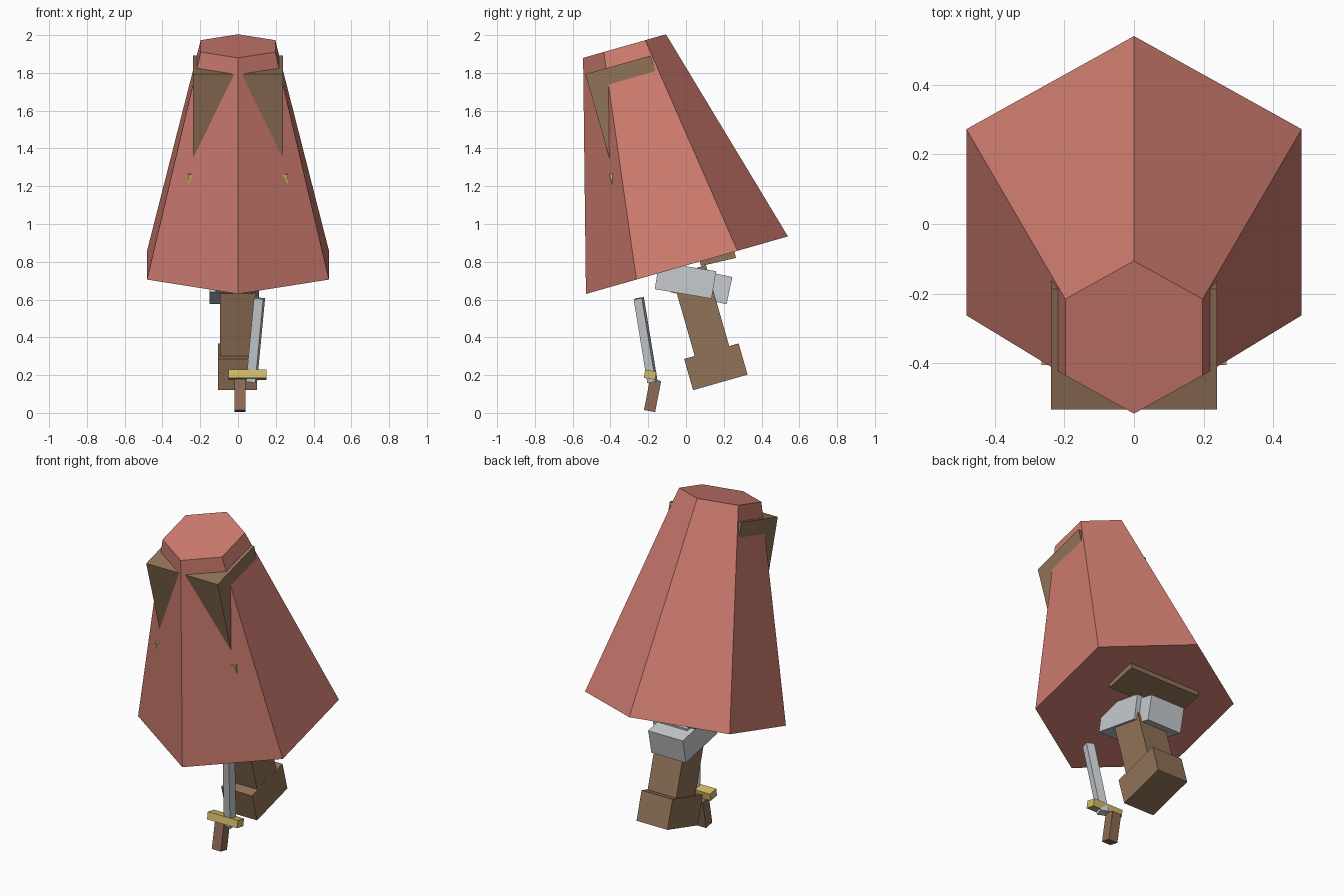
import bpy, bmesh
from math import radians
from mathutils import Matrix, Vector

cube = bpy.data.objects.get("Cube")
if cube:
    bpy.data.objects.remove(cube, do_unlink=True)


def material(name, rgb):
    m = bpy.data.materials.new(name)
    m.use_nodes = True
    colour = (*rgb, 1.0)
    m.diffuse_color = colour
    m.node_tree.nodes["Principled BSDF"].inputs["Base Color"].default_value = colour
    return m


RED = material("faded_red", (0.62, 0.20, 0.162))
BROWN = material("leather_brown", (0.285, 0.17, 0.098))
GRIP = material("grip_brown", (0.27, 0.148, 0.09))
STEEL = material("pale_steel", (0.57, 0.60, 0.62))
GOLD = material("gold", (0.66, 0.51, 0.14))


def finish(name, bm, mat, matrix):
    bmesh.ops.transform(bm, matrix=matrix, verts=bm.verts)
    bmesh.ops.recalc_face_normals(bm, faces=bm.faces)
    mesh = bpy.data.meshes.new(name)
    bm.to_mesh(mesh)
    bm.free()
    mesh.materials.append(mat)
    obj = bpy.data.objects.new(name, mesh)
    bpy.context.scene.collection.objects.link(obj)
    return obj


def box(name, mat, centre, size, tilt=0.0, base=None, rotation=None):
    bm = bmesh.new()
    bmesh.ops.create_cube(bm, size=1.0)
    turn = rotation or Matrix.Rotation(radians(tilt), 4, "X")
    matrix = Matrix.Translation(centre) @ turn @ Matrix.Diagonal((*size, 1))
    return finish(name, bm, mat, (base or Matrix()) @ matrix)


# Leaning upper body: frame at the centre of the cloak hem
LEAN = Matrix.Translation((0, 0.005, 0.782)) @ Matrix.Rotation(radians(15.9), 4, "X")

# Six-sided cloak with a flat top
bm = bmesh.new()
bmesh.ops.create_cone(bm, cap_ends=True, segments=6, radius1=0.556, radius2=0.228, depth=1.206)
bm.verts.ensure_lookup_table()
if max(v.co.x for v in bm.verts) > 0.5:
    bmesh.ops.rotate(bm, verts=bm.verts, matrix=Matrix.Rotation(radians(30), 3, "Z"))
finish("cloak", bm, RED, LEAN @ Matrix.Translation((0, 0, 0.603)))

# Torso whose corners poke out as shoulders, and the belt corners below
box("torso", BROWN, (0, -0.06, 0.82), (0.476, 0.36, 0.6), base=LEAN)
box("belt", GOLD, (0, -0.06, 0.53), (0.53, 0.406, 0.088), base=LEAN)

# Hips under the hem
box("hips", BROWN, (0, 0.155, 0.872), (0.48, 0.19, 0.15), tilt=13)

# Thigh plates
box("front_thigh_plate", STEEL, (-0.005, -0.003, 0.7025), (0.23, 0.305, 0.147), tilt=-9.5)
box("rear_thigh_plate", STEEL, (-0.035, 0.081, 0.679), (0.23, 0.305, 0.147), tilt=-12)

# Leg and boot
box("leg", BROWN, (0, 0.078, 0.535), (0.19, 0.19, 0.46), tilt=16)
box("boot", BROWN, (-0.002, 0.158, 0.244), (0.206, 0.3, 0.172), tilt=16)

# Sword
box("sword_grip", GRIP, (0.011, -0.177, 0.092), (0.06, 0.06, 0.168), tilt=-11)
box("sword_guard", GOLD, (0.05, -0.19, 0.202), (0.2, 0.06, 0.044), tilt=-10)
start, end = Vector((0.072, -0.178, 0.165)), Vector((0.114, -0.25, 0.607))
axis = end - start
aim = Vector((0, 0, 1)).rotation_difference(axis).to_matrix().to_4x4()
box("sword_blade", STEEL, (start + end) / 2, (0.05, 0.045, axis.length),
    rotation=aim @ Matrix.Rotation(radians(-13), 4, "Z"))
